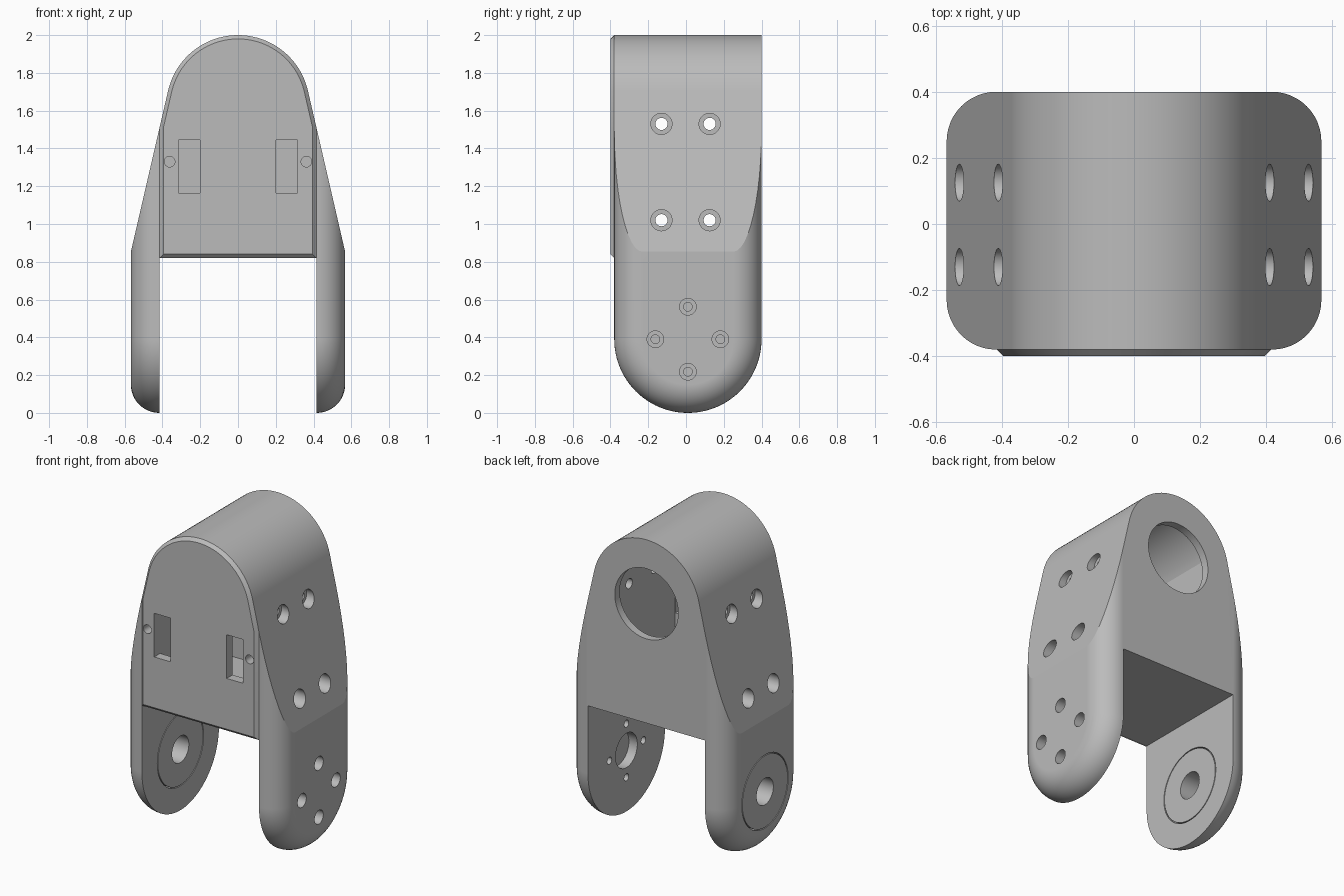
import bpy, bmesh
from math import sin, cos, acos, radians, pi
from mathutils import Matrix

cube = bpy.data.objects.get("Cube")
if cube:
    bpy.data.objects.remove(cube, do_unlink=True)

grey = bpy.data.materials.new("plain_grey")
grey.use_nodes = True
grey.diffuse_color = (0.5, 0.5, 0.5, 1)
grey.node_tree.nodes["Principled BSDF"].inputs["Base Color"].default_value = (0.5, 0.5, 0.5, 1)

# Main dimensions
HALF_X, INNER_X = 0.567, 0.415        # outside and inside of the arms
FRONT, BACK, MID_Y = -0.38, 0.40, 0.01
FLOOR_Z = 0.825                       # underside of the housing
ARCH_Z, ARCH_R = 1.62, 0.38
LEAN = radians(13)                    # slope of the housing sides
PIVOT_Z, ARM_R, FILLET = 0.39, 0.39, 0.15


def new_object(name, bm):
    bmesh.ops.recalc_face_normals(bm, faces=bm.faces)
    mesh = bpy.data.meshes.new(name)
    bm.to_mesh(mesh)
    bm.free()
    mesh.materials.append(grey)
    obj = bpy.data.objects.new(name, mesh)
    bpy.context.collection.objects.link(obj)
    return obj


def loft(name, sections):
    """Skin equal-length rings of points and cap both ends."""
    bm = bmesh.new()
    rings = [[bm.verts.new(p) for p in ring] for ring in sections]
    for a, b in zip(rings, rings[1:]):
        for i in range(len(a)):
            j = (i + 1) % len(a)
            bm.faces.new((a[i], a[j], b[j], b[i]))
    bm.faces.new(rings[0])
    bm.faces.new(rings[-1])
    return new_object(name, bm)


def box(name, x, y, z):
    corners = [(x[0], z[0]), (x[1], z[0]), (x[1], z[1]), (x[0], z[1])]
    return loft(name, [[(px, py, pz) for px, pz in corners] for py in y])


def cylinder(name, axis, start, end, u, z, radius, sides=48):
    """Cylinder along x or y; u is the other horizontal coordinate."""
    rings = []
    for s in (start, end):
        ring = []
        for i in range(sides):
            t = 2 * pi * i / sides
            h, v = u + radius * cos(t), z + radius * sin(t)
            ring.append((s, h, v) if axis == "x" else (h, s, v))
        rings.append(ring)
    return loft(name, rings)


def boolean(target, tool, operation="DIFFERENCE"):
    mod = target.modifiers.new("cut", "BOOLEAN")
    mod.operation, mod.object, mod.solver = operation, tool, "EXACT"
    with bpy.context.temp_override(object=target, active_object=target):
        bpy.ops.object.modifier_apply(modifier=mod.name)
    bpy.data.objects.remove(tool, do_unlink=True)


def arch(half_width, bottom, inset=0.0, steps=40):
    """Arched outline with leaning sides, as (x, z) points."""
    r = ARCH_R - inset
    start = LEAN
    side = [(half_width, bottom)]
    if half_width > r * cos(LEAN):
        reach = r + ARCH_Z * sin(LEAN)
        side.append((half_width, (reach - half_width * cos(LEAN)) / sin(LEAN)))
    else:
        start = acos(half_width / r)
    arc = []
    for i in range(steps + 1):
        t = start + (pi - 2 * start) * i / steps
        arc.append((r * cos(t), ARCH_Z + r * sin(t)))
    return side + arc + [(-x, z) for x, z in reversed(side)]


def arch_prism(name, layers):
    return loft(name, [[(x, y, z) for x, z in outline] for y, outline in layers])


def arm_section(x, inset, steps=48):
    """Upright slot shape with a round bottom."""
    r = ARM_R - inset
    ring = [(x, MID_Y + r, 2.3)]
    for i in range(steps + 1):
        t = -pi * i / steps
        ring.append((x, MID_Y + r * cos(t), PIVOT_Z + r * sin(t)))
    return ring + [(x, MID_Y - r, 2.3)]


# Bracket body: round-edged slab trimmed by the arched front outline
half = []
for i in range(13):
    t = pi / 2 * i / 12
    half.append((HALF_X - FILLET + FILLET * sin(t), FILLET * (1 - cos(t))))
sections = [arm_section(-x, d) for x, d in reversed(half)]
sections += [arm_section(x, d) for x, d in half]
body = loft("bracket_body", sections)
boolean(body, arch_prism("trim", [(y, arch(0.7, -0.2)) for y in (-0.6, 0.6)]), "INTERSECT")

# Gap between the arms, hollow housing, round rear opening
boolean(body, box("gap", (-INNER_X, INNER_X), (-1, 1), (-1, FLOOR_Z)))
boolean(body, arch_prism("cavity", [(y, arch(0.315, 0.89, 0.04)) for y in (-0.34, 0.35)]))
boolean(body, cylinder("rear_opening", "y", 0.3, 0.6, 0, 1.59, 0.225, 64))

# Front panel with bevelled rim
panel = arch_prism("front_panel", [
    (FRONT, arch(INNER_X, FLOOR_Z - 0.005)),
    (FRONT - 0.02, arch(INNER_X - 0.02, FLOOR_Z + 0.015, 0.02))])

# Front windows and screw holes pass through the panel into the body
for side in (-1, 1):
    xs = sorted((side * 0.2, side * 0.314))
    for part in (body, panel):
        boolean(part, box("window", xs, (-0.5, -0.3), (1.165, 1.445)))
        boolean(part, cylinder("screw_hole", "y", -0.5, -0.25, side * 0.362, 1.33, 0.028))

# Counterbored side holes through the housing walls
for side in (-1, 1):
    for y in (-0.13, 0.125):
        for z, seat in ((1.53, 0.36), (1.02, 0.42)):
            boolean(body, cylinder("bolt_hole", "x", side * 0.25, side * 0.7, y, z, 0.032))
            boolean(body, cylinder("bolt_seat", "x", side * seat, side * 0.7, y, z, 0.056))

# Left arm: blind pocket ringed by four counterbored holes
boolean(body, cylinder("pocket", "x", 0.35, INNER_X + 0.06, MID_Y, PIVOT_Z, 0.11))
for k in range(4):
    y = MID_Y + 0.172 * cos(k * pi / 2)
    z = PIVOT_Z + 0.172 * sin(k * pi / 2)
    boolean(body, cylinder("horn_hole", "x", 0.35, 0.7, y, z, 0.023))
    boolean(body, cylinder("horn_seat", "x", 0.48, 0.7, y, z, 0.044))

# Right arm: pivot disc set in a round hole with a fine gap
boolean(body, cylinder("disc_hole", "x", -0.7, -0.35, MID_Y, PIVOT_Z, 0.235, 64))
disc = cylinder("pivot_disc", "x", -HALF_X, -INNER_X, MID_Y, PIVOT_Z, 0.229, 64)
boolean(disc, cylinder("pivot_hole", "x", -0.7, -0.35, MID_Y, PIVOT_Z, 0.085))

# Smooth the curves and keep the flats flat
bpy.ops.object.select_all(action="DESELECT")
for obj in (body, panel, disc):
    obj.select_set(True)
    bpy.context.view_layer.objects.active = obj
bpy.ops.object.shade_smooth_by_angle(angle=radians(10))
for obj in (body, panel, disc):
    weighted = obj.modifiers.new("flat_faces", "WEIGHTED_NORMAL")
    weighted.keep_sharp = True
